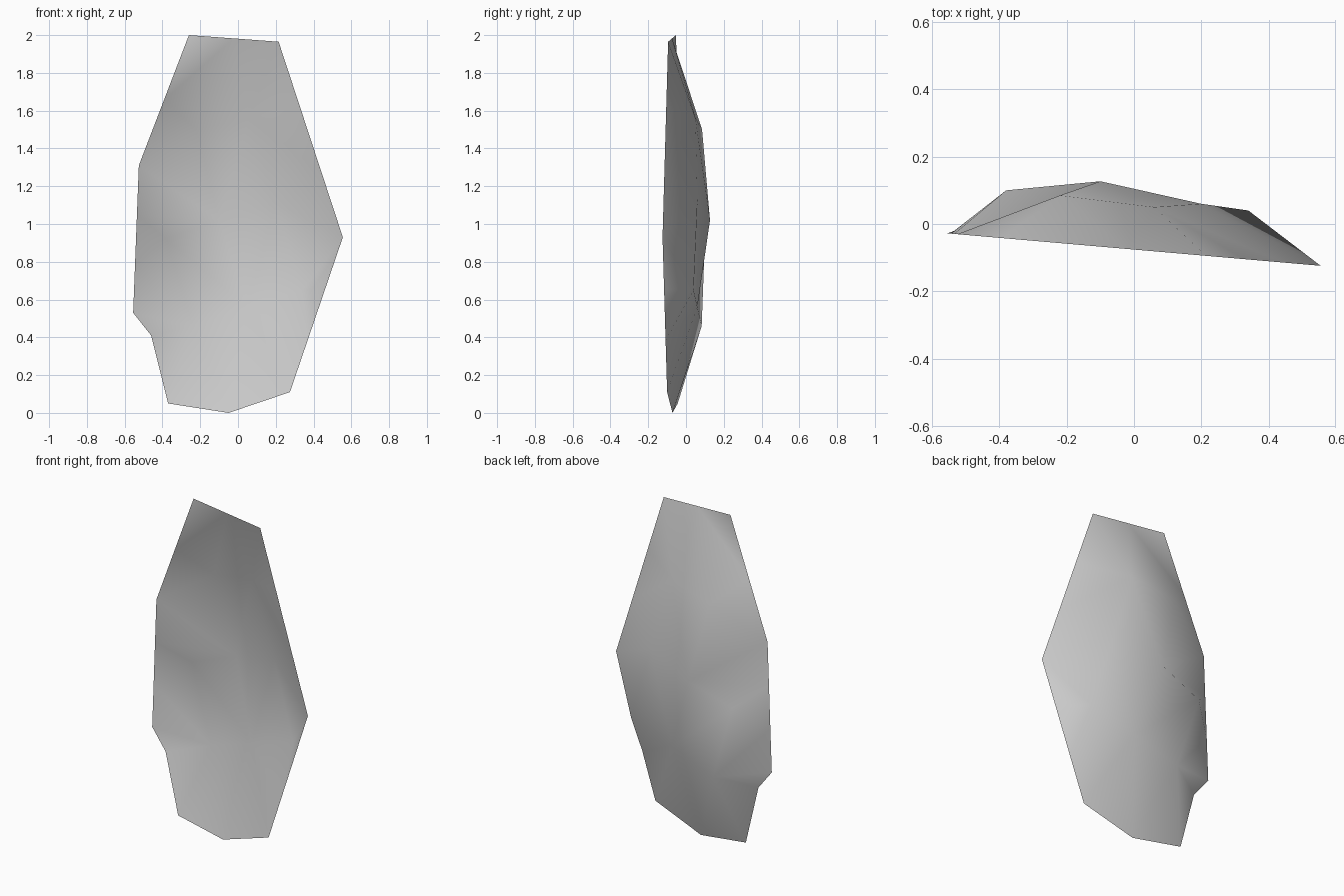
import bpy
from mathutils import Vector
from mathutils.geometry import delaunay_2d_cdt

if "Cube" in bpy.data.objects:
    bpy.data.objects.remove(bpy.data.objects["Cube"])

# Rim corners (x, z) and how many segments follow each one
CORNERS = [((-0.26, 2.0), 2), ((0.215, 1.965), 3), ((0.555, 0.93), 3),
           ((0.275, 0.11), 1), ((-0.05, 0.0), 1), ((-0.37, 0.05), 1),
           ((-0.46, 0.41), 1), ((-0.555, 0.53), 3), ((-0.525, 1.31), 2)]

# Raised inner grid points (x, z, y), row by row along the tilted long axis
INNER = [(-0.22, 1.50, 0.085), (0.06, 1.56, 0.05),
         (-0.38, 0.92, 0.10), (-0.10, 1.02, 0.127), (0.20, 1.11, 0.06),
         (-0.24, 0.46, 0.083), (0.05, 0.56, 0.06), (0.34, 0.65, 0.04)]

# Subdivided rim lying in a slightly turned plane
points, depth = [], []
for i, (corner, segments) in enumerate(CORNERS):
    a, b = Vector(corner), Vector(CORNERS[(i + 1) % len(CORNERS)][0])
    for k in range(segments):
        p = a.lerp(b, k / segments)
        points.append(p)
        depth.append(-0.076 - 0.087 * p.x)
rim_count = len(points)
edges = [(i, (i + 1) % rim_count) for i in range(rim_count)]

# Inner points, with one fixed diagonal
for x, z, y in INNER:
    points.append(Vector((x, z)))
    depth.append(y)
edges.append((rim_count + 2, rim_count + 6))

# Triangulate inside the rim, then lift into the hollow shell
verts2d, _, faces, orig, _, _ = delaunay_2d_cdt(points, edges, [], 1, 1e-5)
verts = [(p.x, depth[o[0]], p.y) for p, o in zip(verts2d, orig)]
faces = [tuple(reversed(f)) for f in faces]   # outside is the bulging back

mesh = bpy.data.meshes.new("curved_shell_plate")
mesh.from_pydata(verts, [], faces)
mesh.update()
mesh.shade_smooth()
shell = bpy.data.objects.new("curved_shell_plate", mesh)
bpy.context.collection.objects.link(shell)
